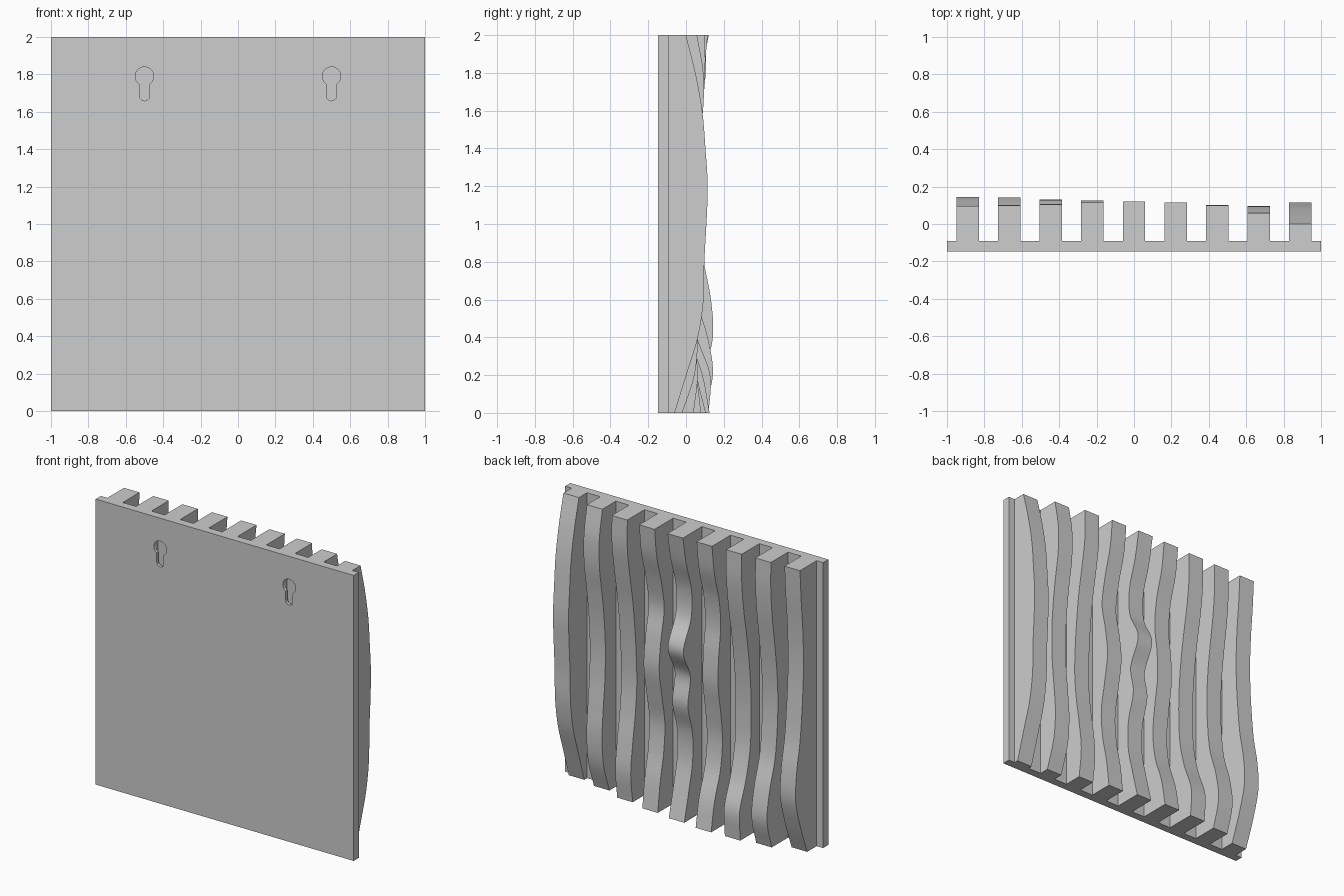
import bpy, bmesh
from math import sin, cos, pi, asin
from mathutils import Vector

cube = bpy.data.objects.get("Cube")
if cube:
    bpy.data.objects.remove(cube, do_unlink=True)

grey = bpy.data.materials.new("plain_grey")
grey.use_nodes = True
colour = (0.61, 0.61, 0.61, 1)
grey.diffuse_color = colour
grey.node_tree.nodes["Principled BSDF"].inputs["Base Color"].default_value = colour

PLATE_FRONT, PLATE_BACK = -0.147, -0.09
HEIGHT = 2.0


def prism(name, points, sweep):
    """Extrude a closed planar outline along the sweep vector."""
    bm = bmesh.new()
    face = bm.faces.new([bm.verts.new(p) for p in points])
    extruded = bmesh.ops.extrude_face_region(bm, geom=[face])["geom"]
    moved = [v for v in extruded if isinstance(v, bmesh.types.BMVert)]
    bmesh.ops.translate(bm, verts=moved, vec=Vector(sweep))
    bmesh.ops.recalc_face_normals(bm, faces=bm.faces)
    mesh = bpy.data.meshes.new(name)
    bm.to_mesh(mesh)
    bm.free()
    mesh.materials.append(grey)
    obj = bpy.data.objects.new(name, mesh)
    bpy.context.collection.objects.link(obj)
    return obj


def activate(obj):
    bpy.ops.object.select_all(action="DESELECT")
    obj.select_set(True)
    bpy.context.view_layer.objects.active = obj


def cut(target, cutter):
    activate(target)
    mod = target.modifiers.new("cut", "BOOLEAN")
    mod.operation = "DIFFERENCE"
    mod.solver = "EXACT"
    mod.object = cutter
    bpy.ops.object.modifier_apply(modifier=mod.name)
    bpy.data.objects.remove(cutter, do_unlink=True)


def keyhole(x, y, top, bottom, big, small):
    """Outline of a round hole with a narrower slot hanging below it."""
    steps = 13
    gap = asin(small / big)
    points = []
    for i in range(steps + 1):
        a = -pi / 2 + gap + (2 * pi - 2 * gap) * i / steps
        points.append((x + big * cos(a), y, top + big * sin(a)))
    for i in range(steps // 2 + 1):
        a = pi + pi * i / (steps // 2)
        points.append((x + small * cos(a), y, bottom + small * sin(a)))
    return points


# Back plate with two hanging keyholes
corners = [(-1, PLATE_FRONT, 0), (1, PLATE_FRONT, 0),
           (1, PLATE_FRONT, HEIGHT), (-1, PLATE_FRONT, HEIGHT)]
plate = prism("wall_plate", corners, (0, PLATE_BACK - PLATE_FRONT, 0))
for x in (-0.5, 0.5):
    cut(plate, prism("keyhole_cutter",
                     keyhole(x, PLATE_FRONT - 0.02, 1.79, 1.685, 0.05, 0.027),
                     (0, 0.06, 0)))
    # Wider pocket behind the slot for the screw head
    cut(plate, prism("pocket_cutter",
                     keyhole(x, PLATE_FRONT + 0.022, 1.79, 1.685, 0.05, 0.0499),
                     (0, 0.023, 0)))

# Relief of each slat, bottom to top at even spacing, in thousandths
RELIEF = [
    (15, 90, 142, 132, 95, 74, 60, 57, 66, 83, 95),
    (90, 142, 115, 55, 30, 22, 32, 55, 83, 100, 100),
    (120, 128, 58, 12, 0, 3, 20, 48, 82, 104, 105),
    (125, 88, 22, 0, 20, 48, 42, 20, 38, 90, 115),
    (105, 55, 12, 15, 65, 38, 115, 30, 25, 82, 120),
    (80, 55, 15, 2, 35, 65, 45, 10, 40, 92, 115),
    (40, 62, 42, 12, -5, 0, 15, 38, 72, 100, 100),
    (-20, 45, 62, 48, 30, 25, 36, 60, 90, 92, 58),
    (-60, 2, 63, 93, 97, 108, 115, 103, 86, 50, 0),
]


def smooth_curve(values, sub=6):
    """Sample a smooth curve through evenly spaced values."""
    ext = [2 * values[0] - values[1], *values, 2 * values[-1] - values[-2]]
    out = []
    for a, b, c, d in zip(ext, ext[1:], ext[2:], ext[3:]):
        for i in range(sub):
            t = i / sub
            out.append(b + t / 2 * (c - a + t * (2 * a - 5 * b + 4 * c - d
                                                 + t * (3 * (b - c) + d - a))))
    return out + [values[-1]]


# Wavy vertical slats on the rear of the plate
WIDTH, SPACING = 0.12, 0.2225
for n, values in enumerate(RELIEF):
    left = (n - 4) * SPACING - WIDTH / 2
    curve = smooth_curve(values)
    top = len(curve) - 1
    outline = [(left, v / 1000, HEIGHT * i / top) for i, v in enumerate(curve)]
    outline += [(left, PLATE_BACK, HEIGHT), (left, PLATE_BACK, 0)]
    slat = prism(f"wavy_slat_{n + 1}", outline, (WIDTH, 0, 0))
    activate(slat)
    bpy.ops.object.shade_smooth_by_angle()
